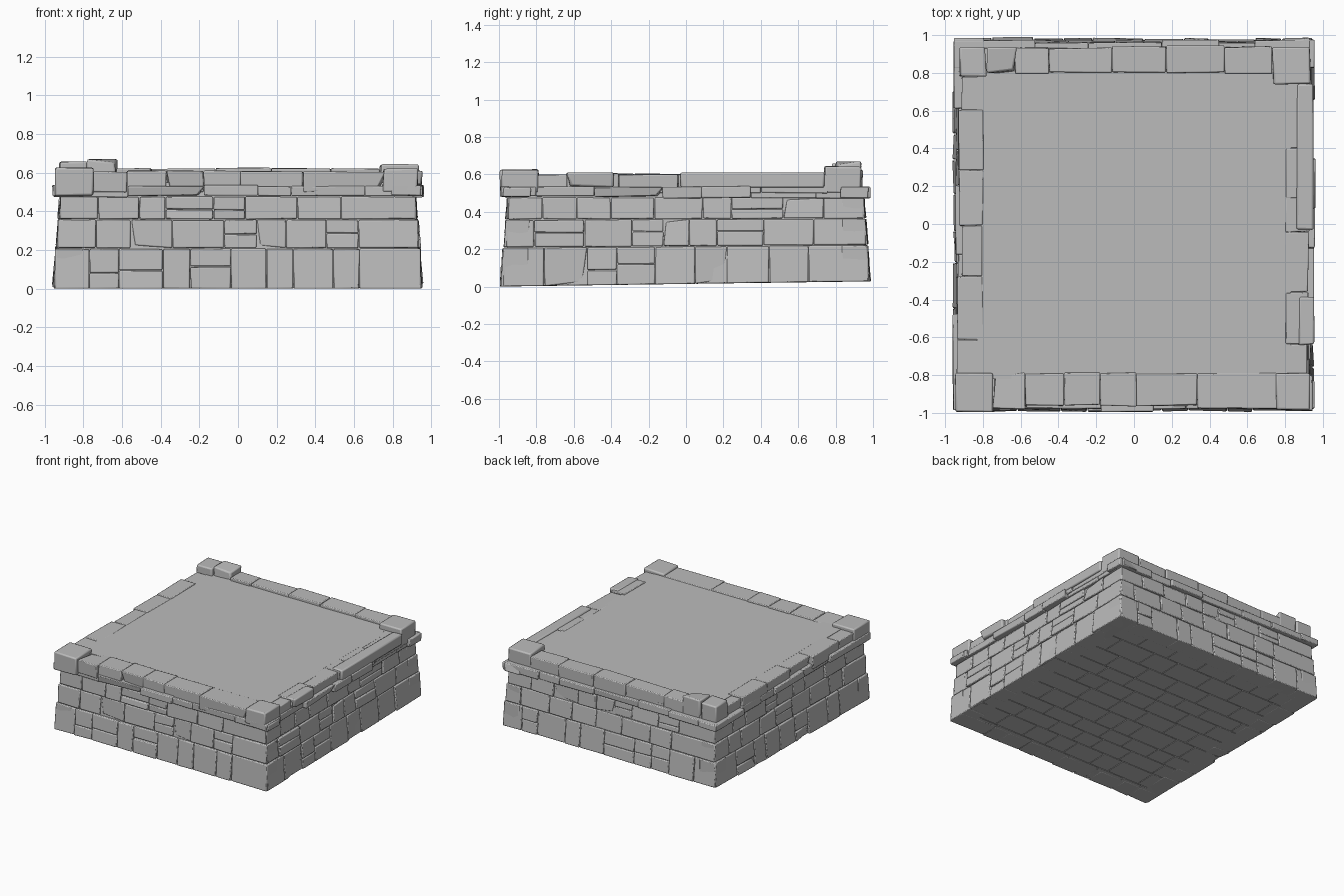
import bpy
import bmesh
import math
import random
from mathutils import Vector, Matrix

random.seed(7)
if "Cube" in bpy.data.objects:
    bpy.data.objects.remove(bpy.data.objects["Cube"], do_unlink=True)

# One plain stone colour
stone = bpy.data.materials.new("grey_stone")
stone.use_nodes = True
GREY = (0.5, 0.5, 0.5, 1)
stone.diffuse_color = GREY
stone.node_tree.nodes["Principled BSDF"].inputs["Base Color"].default_value = GREY

TAPER = 0.08
# Each wall: outward angle, distance from centre, half length
WALLS = {
    "front": (-90, 0.99, 0.955),
    "back": (90, 0.985, 0.955),
    "left": (0, 0.955, 0.985),
    "right": (180, 0.955, 0.985),
}
COURSES = [(0, 0.205), (0.21, 0.355), (0.36, 0.475)]


def jit(a):
    return random.uniform(-a, a)


def add_block(bm, lo, hi, matrix=None, wobble=0.004, chip=0.0, lean=0.0):
    """Box between two corners, with worn corners and an optional inward lean of +x."""
    box = bmesh.ops.create_cube(bm, size=1)["verts"]
    lo, hi = Vector(lo), Vector(hi)
    chipped = random.choice(box) if random.random() < chip else None
    for v in box:
        t = v.co + Vector((0.5, 0.5, 0.5))
        outer = t.x > 0.5
        p = Vector([lo[i] + (hi[i] - lo[i]) * t[i] for i in range(3)])
        if outer:
            p.x -= lean * p.z
        p += Vector((jit(wobble), jit(wobble * 0.5), jit(wobble * 0.5)))
        if v is chipped:
            p = p.lerp((lo + hi) / 2, 0.2)
        v.co = matrix @ p if matrix else p


def finish(name, bm, bevel=0.006):
    """Turn the mesh into a bevelled stone object with a gently sloping foot."""
    for v in bm.verts:
        foot = max(0, 1 - v.co.z / 0.45)
        v.co.z = max(0, v.co.z) + 0.014 * (v.co.y + 1) * foot
    bmesh.ops.recalc_face_normals(bm, faces=bm.faces)
    mesh = bpy.data.meshes.new(name)
    bm.to_mesh(mesh)
    bm.free()
    mesh.materials.append(stone)
    obj = bpy.data.objects.new(name, mesh)
    bpy.context.collection.objects.link(obj)
    if bevel:
        mod = obj.modifiers.new("worn_edges", 'BEVEL')
        mod.width = bevel
        mod.segments = 2
        mod.limit_method = 'ANGLE'
    bpy.ops.object.select_all(action='DESELECT')
    obj.select_set(True)
    bpy.context.view_layer.objects.active = obj
    bpy.ops.object.shade_smooth_by_angle(angle=math.radians(35))
    return obj


def spans(start, end, low, high):
    """Split a run into random stone lengths."""
    cuts = [start]
    while end - cuts[-1] > high + low:
        cuts.append(cuts[-1] + random.uniform(low, high))
    return list(zip(cuts, cuts[1:] + [end]))


# Solid filling behind the stones
bm = bmesh.new()
core = bmesh.ops.create_cube(bm, size=1)["verts"]
for v in core:
    top = v.co.z > 0
    inset = 0.055 if top else 0.012
    v.co = Vector((math.copysign(0.955 - inset, v.co.x),
                   math.copysign(0.985 - inset, v.co.y),
                   0.55 if top else 0.006))
finish("inner_core", bm, 0)

# Tapered masonry walls and the projecting band above them
for side, (angle, dist, half) in WALLS.items():
    turn = Matrix.Rotation(math.radians(angle), 4, 'Z')
    bm = bmesh.new()
    for z0, z1 in COURSES:
        reach = half - TAPER * (z0 + z1) / 2
        for a, b in spans(-reach, reach, 0.13, 0.28):
            corner = a == -reach or b == reach
            rows = [(z0, z1)]
            if not corner and random.random() < 0.3:
                mid = z0 + (z1 - z0) * random.uniform(0.35, 0.6)
                rows = [(z0, mid - 0.002), (mid + 0.002, z1)]
            for r0, r1 in rows:
                face = dist + (0 if corner else jit(0.006))
                add_block(bm, (dist - 0.15, a + 0.002, r0), (face, b - 0.002, r1),
                          turn, chip=0.15, lean=TAPER)
    finish(side + "_wall_stones", bm)

    bm = bmesh.new()
    for a, b in spans(-half, half, 0.16, 0.4):
        out = dist + random.choice((0.004, 0.0, -0.012, -0.025))
        add_block(bm, (dist - 0.16, a, 0.478 + jit(0.006)),
                  (out, b, 0.532 + jit(0.005)), turn, chip=0.25)
    finish(side + "_band", bm)

# Coping stones around the deck: outer edge, inner edge, run, top height
COPING = {
    "front": (0.97, 0.79, (-0.75, 0.76), 0.608),
    "back": (0.935, 0.8, (-0.73, 0.63), 0.622),
    "left": (0.93, 0.8, (-0.8, 0.76), 0.602),
    "right": (0.925, 0.8, (-0.78, 0.8), 0.602),
}
for side, (outer, inner, run, top) in COPING.items():
    turn = Matrix.Rotation(math.radians(WALLS[side][0]), 4, 'Z')
    bm = bmesh.new()
    for a, b in spans(run[0], run[1], 0.16, 0.34):
        add_block(bm, (inner, a + 0.001, 0.5), (outer + jit(0.012), b - 0.001, top + jit(0.004)),
                  turn, wobble=0.005, chip=0.3)
    finish(side + "_coping", bm)

# Larger loose blocks at the corners and along the left edge
LOOSE = {
    "front_right_corner_block": ((-0.95, -0.995, 0.482), (-0.745, -0.79, 0.625)),
    "front_left_corner_block": ((0.75, -0.985, 0.5), (0.93, -0.79, 0.622)),
    "back_left_corner_block": ((0.735, 0.74, 0.5), (0.93, 0.935, 0.642)),
    "back_right_corner_block": ((-0.92, 0.78, 0.5), (-0.785, 0.935, 0.658)),
    "back_right_side_block": ((-0.775, 0.8, 0.5), (-0.62, 0.935, 0.67)),
    "left_long_block": ((0.865, -0.03, 0.53), (0.945, 0.74, 0.612)),
    "left_short_block": ((0.87, -0.64, 0.53), (0.952, -0.385, 0.61)),
}
for name, (lo, hi) in LOOSE.items():
    bm = bmesh.new()
    add_block(bm, lo, hi, wobble=0.006, chip=0.4)
    finish(name, bm, 0.01)

# Flat deck between the copings
bm = bmesh.new()
add_block(bm, (-0.83, -0.82, 0.5), (0.83, 0.82, 0.6), wobble=0)
finish("deck", bm, 0)

# Paving of the underside
bm = bmesh.new()
for y0, y1 in spans(-0.975, 0.97, 0.14, 0.2):
    for x0, x1 in spans(-0.94, 0.94, 0.16, 0.34):
        add_block(bm, (x0 + 0.001, y0 + 0.001, 0.001), (x1 - 0.001, y1 - 0.001, 0.03), wobble=0.001)
finish("underside_stones", bm, 0.003)
